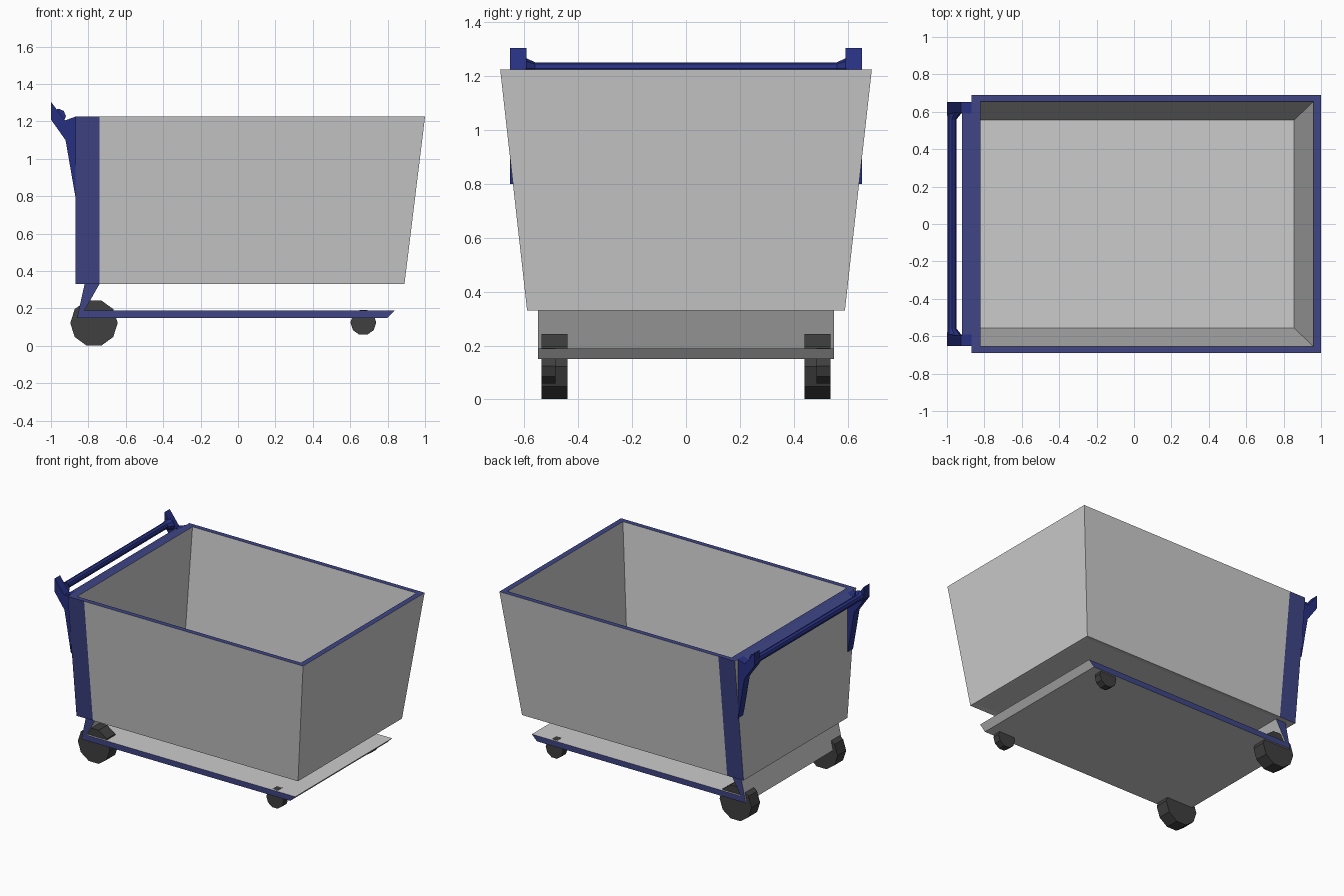
import bpy, bmesh, math

if "Cube" in bpy.data.objects:
    bpy.data.objects.remove(bpy.data.objects["Cube"])


def material(name, rgb):
    m = bpy.data.materials.new(name)
    m.diffuse_color = (*rgb, 1)
    m.use_nodes = True
    m.node_tree.nodes["Principled BSDF"].inputs["Base Color"].default_value = m.diffuse_color
    return m


GREY = material("grey", (0.8, 0.8, 0.8))
BLUE = material("frame_blue", (0.05, 0.06, 0.24))
DEEP = material("handle_blue", (0.02, 0.03, 0.22))
DARK = material("rubber", (0.05, 0.05, 0.05))


def finish(name, bm, mats, fix_normals=True):
    if fix_normals:
        bmesh.ops.recalc_face_normals(bm, faces=bm.faces)
    me = bpy.data.meshes.new(name)
    bm.to_mesh(me)
    bm.free()
    for m in mats:
        me.materials.append(m)
    ob = bpy.data.objects.new(name, me)
    bpy.context.collection.objects.link(ob)
    return ob


def prism(name, profile, y0, y1, side_mat, cap_mat):
    """Extrude an (x, z) profile along y."""
    bm = bmesh.new()
    a, b = ([bm.verts.new((x, y, z)) for x, z in profile] for y in (y0, y1))
    n = len(profile)
    for ring in (a, b):
        bm.faces.new(ring).material_index = 1
    for i in range(n):
        j = (i + 1) % n
        bm.faces.new((a[i], a[j], b[j], b[i]))
    return finish(name, bm, [side_mat, cap_mat])


def disc(cx, cz, r, n):
    return [(cx + r * math.cos(2 * math.pi * i / n),
             cz + r * math.sin(2 * math.pi * i / n)) for i in range(n)]


# Basket: outer wall, blue rim, inner wall, bottom edge and floor
bm = bmesh.new()
POST = -0.74
rings = []
for x0, x1, y, z in ((-0.87, 0.89, 0.59, 0.33), (-0.87, 1.0, 0.69, 1.225),
                     (-0.82, 0.96, 0.655, 1.225), (-0.82, 0.855, 0.555, 0.335)):
    pts = ((x0, -y), (POST, -y), (x1, -y), (x1, y), (POST, y), (x0, y))
    rings.append([bm.verts.new((px, py, z)) for px, py in pts])
for k in range(4):
    lo, hi = rings[k], rings[(k + 1) % 4]
    for i in range(6):
        j = (i + 1) % 6
        f = bm.faces.new((lo[i], lo[j], hi[j], hi[i]))
        # corner posts and top rim are painted
        if k == 1 or (k == 0 and i in (0, 4)):
            f.material_index = 1
bm.faces.new(rings[3])
finish("basket", bm, [GREY, BLUE], False)

# Lower tray with the slanted support that carries the basket
prism("lower_tray", [(-0.86, 0.15), (0.80, 0.15), (0.84, 0.19), (-0.82, 0.19),
                     (-0.74, 0.332), (-0.82, 0.332)], -0.55, 0.55, GREY, BLUE)

# Rail along the back of the rim
prism("back_rail", [(-0.87, 1.225), (-0.92, 1.205), (-0.92, 1.185), (-0.87, 1.165)],
      -0.65, 0.65, BLUE, BLUE)

# Handle brackets and wheels on both sides
bracket = [(-0.87, 0.80), (-0.922, 1.10), (-1.0, 1.21), (-1.0, 1.305),
           (-0.925, 1.205), (-0.87, 1.225)]
for s, side in ((-1, "right"), (1, "left")):
    prism(f"handle_bracket_{side}", bracket, s * 0.592, s * 0.653, DEEP, DEEP)
    prism(f"rear_wheel_{side}", disc(-0.77, 0.122, 0.127, 10),
          s * 0.44, s * 0.537, DARK, DARK)
    prism(f"front_wheel_{side}", disc(0.67, 0.125, 0.069, 10),
          s * 0.485, s * 0.537, DARK, DARK)

# Handle bar, flaring where it meets the brackets
bm = bmesh.new()
loops = []
for y, cx, r in ((-0.595, -0.96, 0.04), (-0.56, -0.973, 0.024),
                 (0.56, -0.973, 0.024), (0.595, -0.96, 0.04)):
    loops.append([bm.verts.new((x, y, z)) for x, z in disc(cx, 1.228, r, 8)])
for a, b in zip(loops, loops[1:]):
    for i in range(8):
        j = (i + 1) % 8
        bm.faces.new((a[i], a[j], b[j], b[i]))
bm.faces.new(loops[0])
bm.faces.new(loops[-1])
finish("handle_bar", bm, [DEEP])
